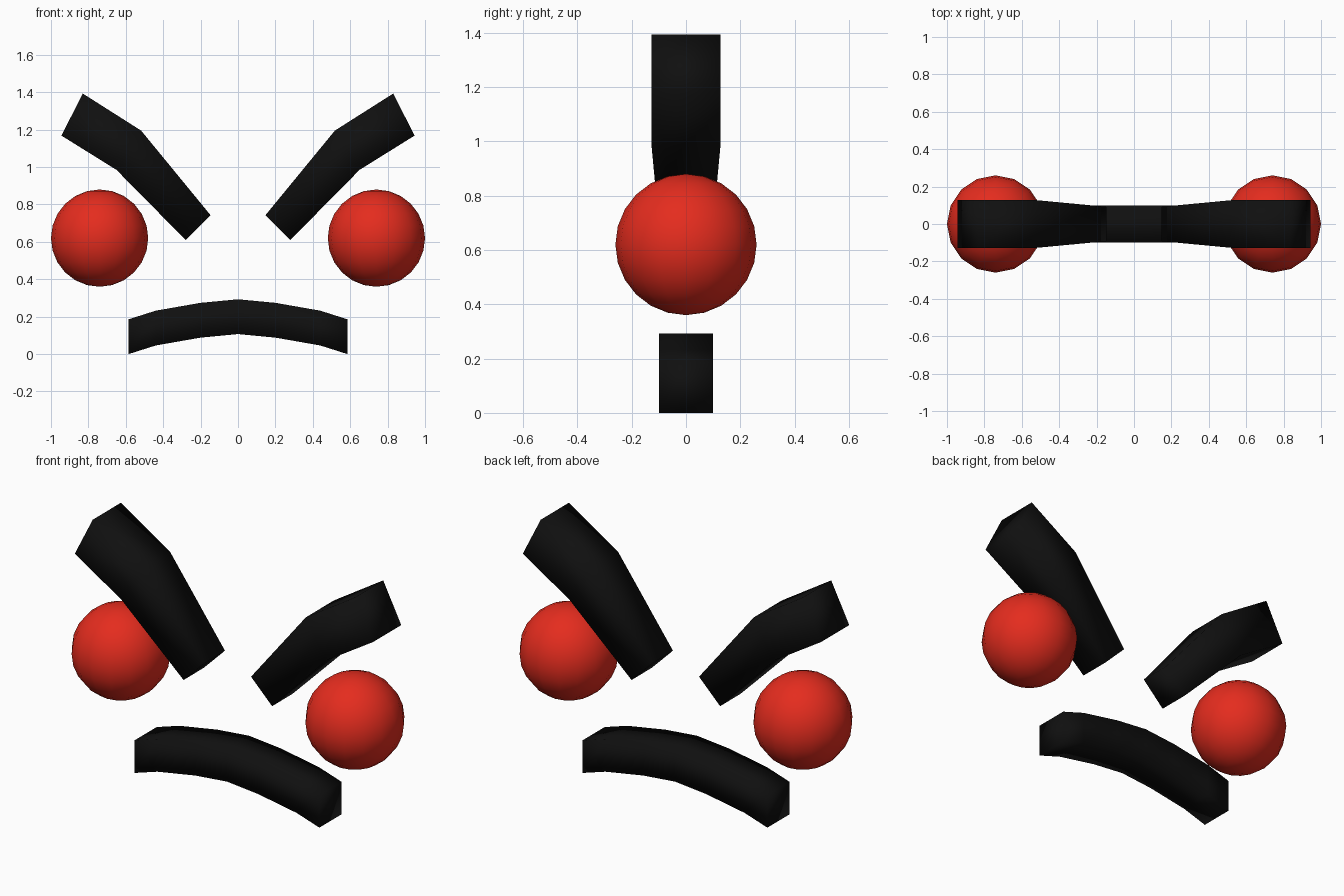
import bpy, bmesh

if "Cube" in bpy.data.objects:
    bpy.data.objects.remove(bpy.data.objects["Cube"])


def material(name, color):
    m = bpy.data.materials.new(name)
    m.diffuse_color = (*color, 1)
    m.use_nodes = True
    m.node_tree.nodes["Principled BSDF"].inputs["Base Color"].default_value = m.diffuse_color
    return m


black = material("black", (0.005, 0.005, 0.005))
red = material("red", (0.78, 0.025, 0.013))


def finish(name, bm, mat):
    bmesh.ops.recalc_face_normals(bm, faces=bm.faces)
    for f in bm.faces:
        f.smooth = True
    me = bpy.data.meshes.new(name)
    bm.to_mesh(me)
    bm.free()
    me.materials.append(mat)
    ob = bpy.data.objects.new(name, me)
    bpy.context.collection.objects.link(ob)
    return ob


def bar(name, sections):
    """Square bar; each section is (top x, top z, bottom x, bottom z, half depth)."""
    bm = bmesh.new()
    rings = [[bm.verts.new(p) for p in ((tx, -d, tz), (tx, d, tz), (bx, d, bz), (bx, -d, bz))]
             for tx, tz, bx, bz, d in sections]
    for a, b in zip(rings, rings[1:]):
        for i in range(4):
            j = (i + 1) % 4
            bm.faces.new((a[i], a[j], b[j], b[i]))
    bm.faces.new(rings[0])
    bm.faces.new(rings[-1][::-1])
    return finish(name, bm, black)


# Eyes and slanted brows, mirrored left and right
brow = [(0.83, 1.393, 0.944, 1.168, 0.127),
        (0.518, 1.195, 0.65, 0.985, 0.127),
        (0.147, 0.743, 0.28, 0.61, 0.092)]
for side, s in (("left", -1), ("right", 1)):
    bm = bmesh.new()
    bmesh.ops.create_uvsphere(bm, u_segments=16, v_segments=12, radius=0.26)
    eye = finish(side + "_eye", bm, red)
    eye.location = (s * 0.74, 0, 0.62)
    bar(side + "_brow", [(s * tx, tz, s * bx, bz, d) for tx, tz, bx, bz, d in brow])

# Frowning mouth
half = [(0.585, 0.0), (0.44, 0.046), (0.2, 0.088)]
path = [(-x, z) for x, z in half] + [(0, 0.107)] + half[::-1]
bar("mouth", [(x, z + 0.186, x, z, 0.1) for x, z in path])
